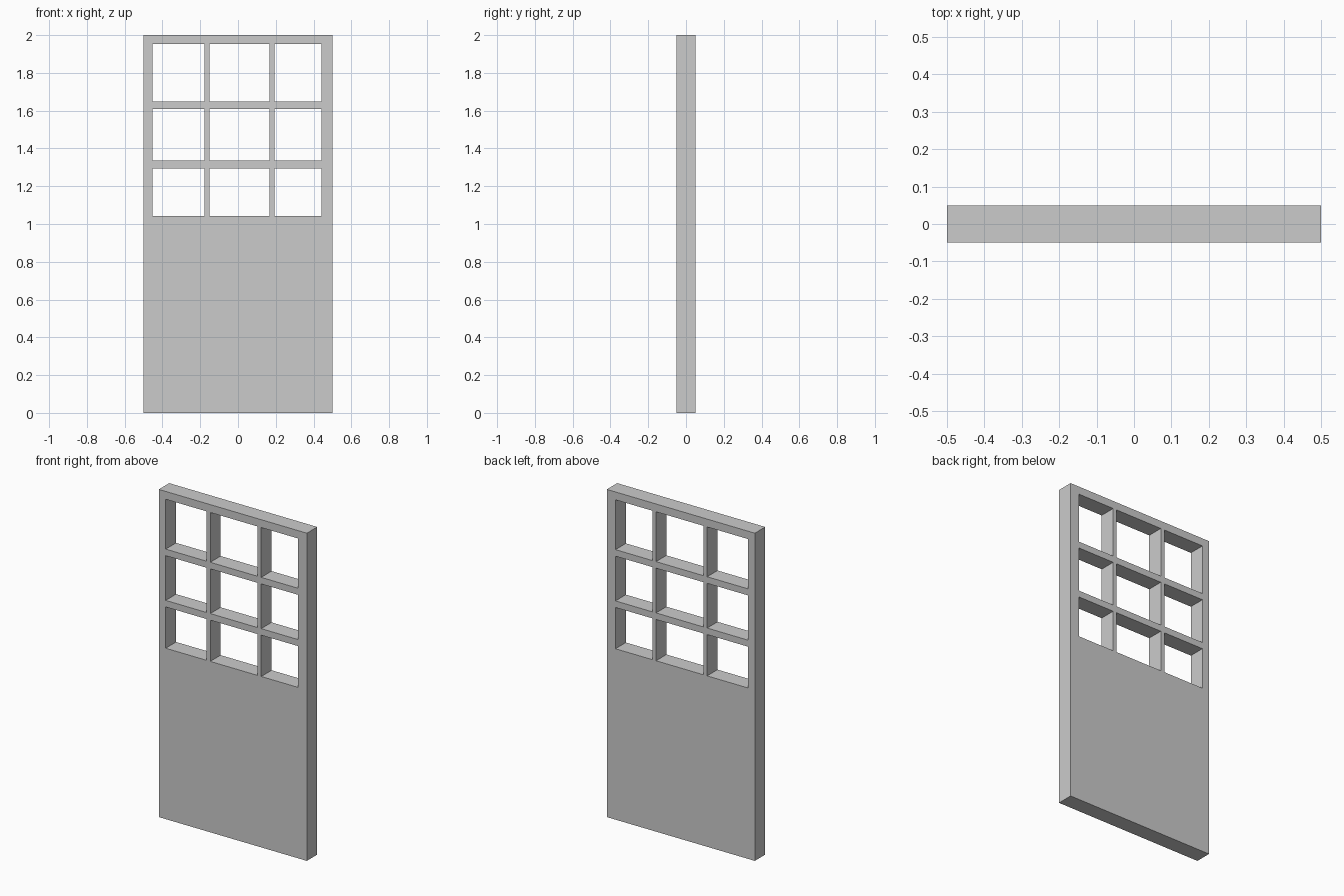
import bpy, bmesh

if "Cube" in bpy.data.objects:
    bpy.data.objects.remove(bpy.data.objects["Cube"])

# Grid lines of the door: alternating solid bars and window openings
XS = [-0.5, -0.453, -0.178, -0.152, 0.167, 0.192, 0.441, 0.5]
ZS = [0.0, 1.043, 1.295, 1.335, 1.608, 1.648, 1.952, 2.0]
DEPTH = 0.1

bm = bmesh.new()
verts = [[bm.verts.new((x, -DEPTH / 2, z)) for z in ZS] for x in XS]

# Front face: fill every cell except the nine window openings
for i in range(len(XS) - 1):
    for j in range(len(ZS) - 1):
        if i % 2 and j % 2:
            continue
        bm.faces.new((verts[i][j], verts[i + 1][j],
                      verts[i + 1][j + 1], verts[i][j + 1]))

# Extrude to the back, keeping the front to close the solid
front = bm.faces[:]
result = bmesh.ops.extrude_face_region(bm, geom=front, use_keep_orig=True)
moved = [g for g in result["geom"] if isinstance(g, bmesh.types.BMVert)]
bmesh.ops.translate(bm, verts=moved, vec=(0, DEPTH, 0))
bmesh.ops.recalc_face_normals(bm, faces=bm.faces[:])

mesh = bpy.data.meshes.new("door_panel")
bm.to_mesh(mesh)
bm.free()
door = bpy.data.objects.new("door_panel", mesh)
bpy.context.collection.objects.link(door)
